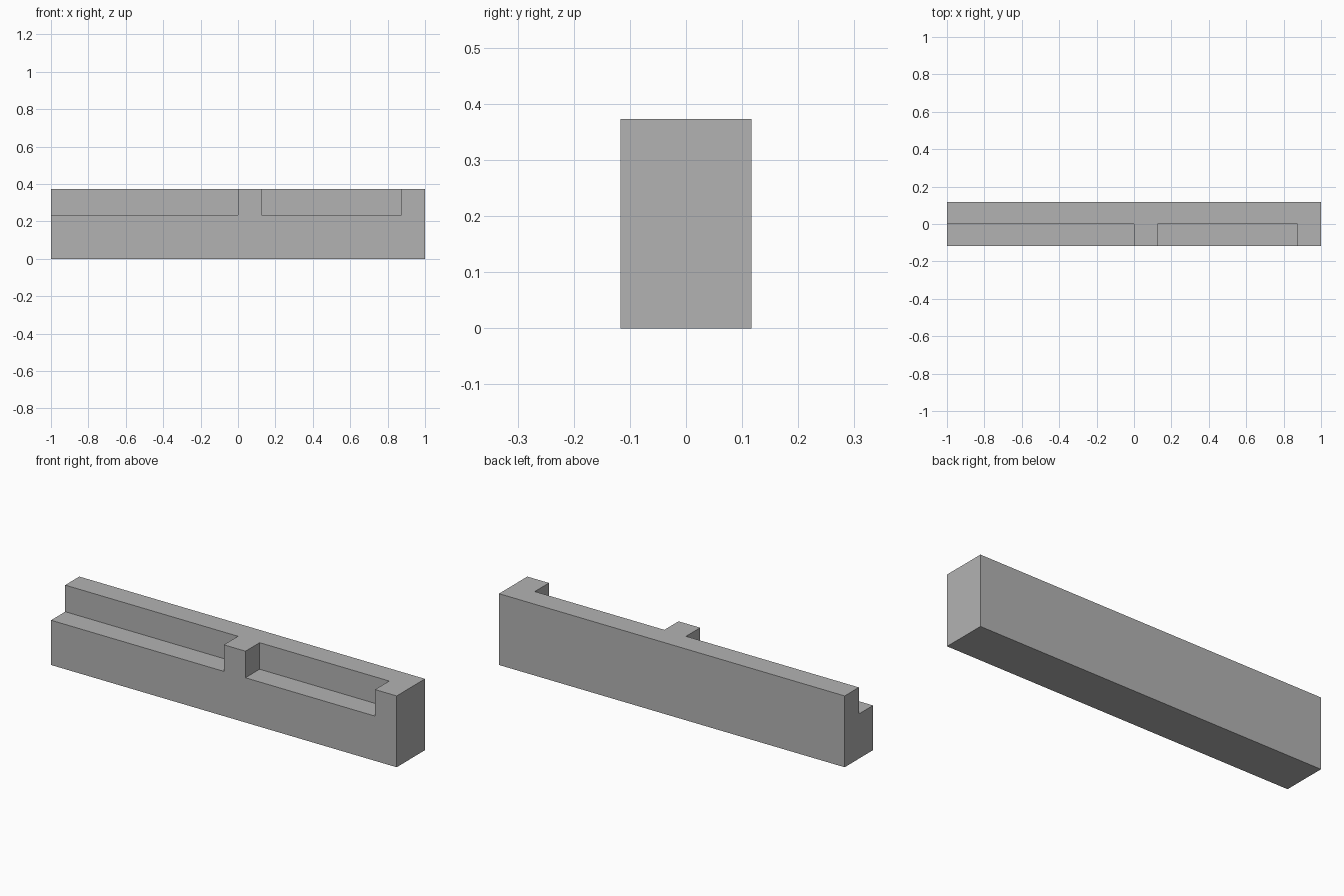
import bpy
import bmesh

cube = bpy.data.objects.get("Cube")
if cube:
    bpy.data.objects.remove(cube, do_unlink=True)

# Overall sizes
HALF_X, HALF_Y = 1.0, 0.117
LEDGE_Z, TOP_Z = 0.234, 0.373

grey = bpy.data.materials.new("plain_grey")
grey.use_nodes = True
colour = (0.45, 0.45, 0.45, 1)
grey.diffuse_color = colour
grey.node_tree.nodes["Principled BSDF"].inputs["Base Color"].default_value = colour


def extrude_outline(name, outline, z0, z1):
    """Raise a flat counter-clockwise outline from z0 to z1."""
    bm = bmesh.new()
    face = bm.faces.new([bm.verts.new((x, y, z0)) for x, y in outline])
    result = bmesh.ops.extrude_face_region(bm, geom=[face], use_keep_orig=True)
    for v in result["geom"]:
        if isinstance(v, bmesh.types.BMVert):
            v.co.z = z1
    bmesh.ops.recalc_face_normals(bm, faces=bm.faces)
    mesh = bpy.data.meshes.new(name)
    bm.to_mesh(mesh)
    bm.free()
    mesh.materials.append(grey)
    obj = bpy.data.objects.new(name, mesh)
    bpy.context.collection.objects.link(obj)
    return obj


# Solid lower beam
extrude_outline("base_beam", [(-HALF_X, -HALF_Y), (HALF_X, -HALF_Y),
                              (HALF_X, HALF_Y), (-HALF_X, HALF_Y)], 0, LEDGE_Z)

# Rear wall with a middle post and an end post reaching the front
outline = [(-HALF_X, 0)]
for left, right in ((0, 0.125), (0.875, HALF_X)):
    outline += [(left, 0), (left, -HALF_Y), (right, -HALF_Y)]
    if right < HALF_X:
        outline.append((right, 0))
outline += [(HALF_X, HALF_Y), (-HALF_X, HALF_Y)]
extrude_outline("rear_wall_and_posts", outline, LEDGE_Z, TOP_Z)
